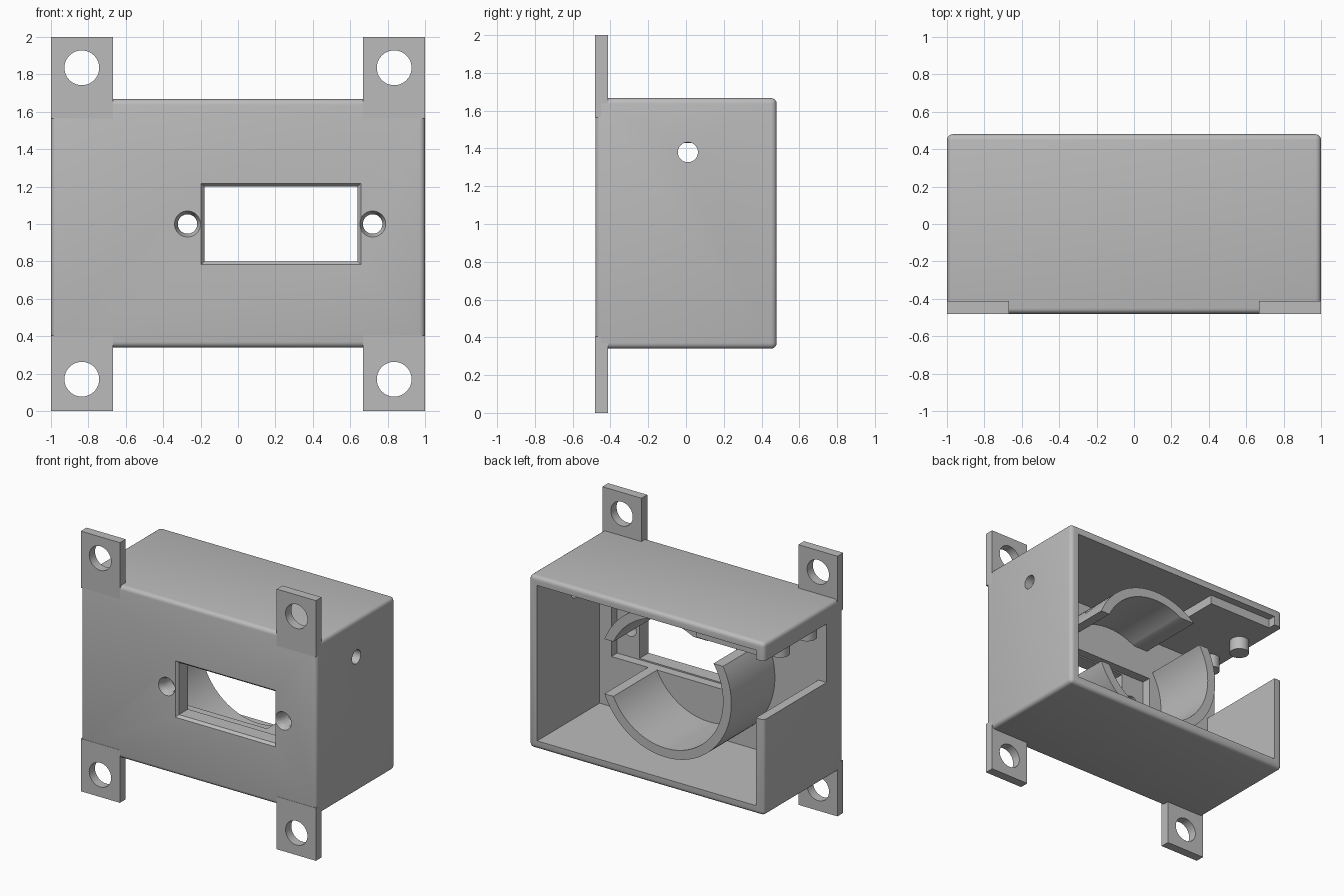
import bpy, bmesh, math
from mathutils import Matrix, Vector

old = bpy.data.objects.get("Cube")
if old:
    bpy.data.objects.remove(old, do_unlink=True)

grey = bpy.data.materials.new("plain grey")
grey.use_nodes = True
colour = (0.5, 0.5, 0.5, 1)
grey.diffuse_color = colour
grey.node_tree.nodes["Principled BSDF"].inputs["Base Color"].default_value = colour


def finish(name, bm):
    bmesh.ops.recalc_face_normals(bm, faces=bm.faces)
    mesh = bpy.data.meshes.new(name)
    bm.to_mesh(mesh)
    bm.free()
    mesh.materials.append(grey)
    ob = bpy.data.objects.new(name, mesh)
    bpy.context.scene.collection.objects.link(ob)
    return ob


def box(name, x, y, z, round_=0, flare=0):
    """Box from ranges; flare widens the -y end."""
    bm = bmesh.new()
    bmesh.ops.create_cube(bm, size=1)
    for v in bm.verts:
        sx, sy, sz = (1 if c > 0 else -1 for c in v.co)
        grow = flare if sy < 0 else 0
        v.co = Vector([r[0] if s < 0 else r[1] for r, s in zip((x, y, z), (sx, sy, sz))])
        v.co += Vector((sx * grow, 0, sz * grow))
    if round_:
        bmesh.ops.bevel(bm, geom=bm.edges[:], offset=round_, segments=4,
                        profile=0.5, affect='EDGES')
    return finish(name, bm)


def rod(name, centre, axis, r1, length, r2=None, sides=48):
    """Cylinder or cone along an axis; r1 is at the negative end."""
    bm = bmesh.new()
    turn = {'X': Matrix.Rotation(math.pi / 2, 4, 'Y'),
            'Y': Matrix.Rotation(-math.pi / 2, 4, 'X'),
            'Z': Matrix()}[axis]
    bmesh.ops.create_cone(bm, cap_ends=True, segments=sides, radius1=r1,
                          radius2=r1 if r2 is None else r2, depth=length,
                          matrix=Matrix.Translation(centre) @ turn)
    return finish(name, bm)


def cut(ob, *cutters):
    for c in cutters:
        mod = ob.modifiers.new("cut", 'BOOLEAN')
        mod.operation = 'DIFFERENCE'
        mod.solver = 'EXACT'
        mod.object = c
        c.hide_render = True
        bpy.context.view_layer.objects.active = ob
        bpy.ops.object.modifier_apply(modifier=mod.name)
        bpy.data.objects.remove(c, do_unlink=True)


def smooth(ob):
    bpy.ops.object.select_all(action='DESELECT')
    ob.select_set(True)
    bpy.context.view_layer.objects.active = ob
    bpy.ops.object.shade_smooth_by_angle(angle=math.radians(35))


FRONT, BACK, INNER = -0.48, 0.48, -0.28
WIN_X, WIN_Z = (-0.18, 0.64), (0.80, 1.20)

# Open-backed housing with rounded outer edges
housing = box("housing", (-1, 1), (FRONT, BACK), (0.34, 1.667), round_=0.03)
cut(housing,
    box("cavity", (-0.93, 0.93), (INNER, 0.7), (0.405, 1.6)),
    box("window", WIN_X, (-0.6, 0), WIN_Z),
    box("window_flare", WIN_X, (FRONT - 0.001, FRONT + 0.02), WIN_Z, flare=0.018),
    box("ear_pocket", (-0.38, 0.83), (-0.35, 0), (0.79, 1.21)),
    box("side_notch", (-1.2, -0.9), (INNER, 0.7), (1.08, 1.53)),
    rod("side_hole", (1, 0.01, 1.38), 'X', 0.053, 0.4))

# Countersunk screw holes beside the window
for x in (-0.27, 0.72):
    cut(housing,
        rod("screw_hole", (x, -0.4, 1), 'Y', 0.052, 0.4),
        rod("countersink", (x, FRONT + 0.019, 1), 'Y', 0.07, 0.04, 0.052))
smooth(housing)

# Four corner mounting ears
for side, sx in (("right", -1), ("left", 1)):
    for level, z, hole_z in (("lower", (0, 0.405), 0.17), ("upper", (1.565, 2), 1.835)):
        x = sorted((sx * 0.667, sx))
        ear = box(f"{level}_{side}_ear", x, (FRONT - 0.002, -0.412), z)
        cut(ear, rod("ear_hole", (sx * 0.835, -0.45, hole_z), 'Y', 0.093, 0.3))
        # clear the space shared with the cavity rim and soften the bore
        smooth(ear)

# Split cylindrical cradle behind the window
cradle = rod("cradle", (0, -0.02, 1), 'Y', 0.56, 0.54, sides=96)
cut(cradle,
    rod("cradle_bore", (0, 0, 1), 'Y', 0.49, 1.2, sides=96),
    box("body_gap", (-0.38, 0.9), (-0.6, 0.6), (0.79, 1.21)),
    box("switch_gap", (-0.9, -0.05), (-0.6, 0.6), (1.27, 1.43)),
    rod("cross_hole", (0.4, 0.01, 1.38), 'X', 0.053, 0.7))
smooth(cradle)

# Pad under the roof with two locating pegs
box("switch_pad", (-0.99, -0.38), (INNER - 0.01, 0.42), (1.53, 1.61))
for i, y in enumerate((-0.2, 0.13)):
    smooth(rod(f"switch_peg_{i + 1}", (-0.89, y, 1.485), 'Z', 0.07, 0.11, sides=32))
